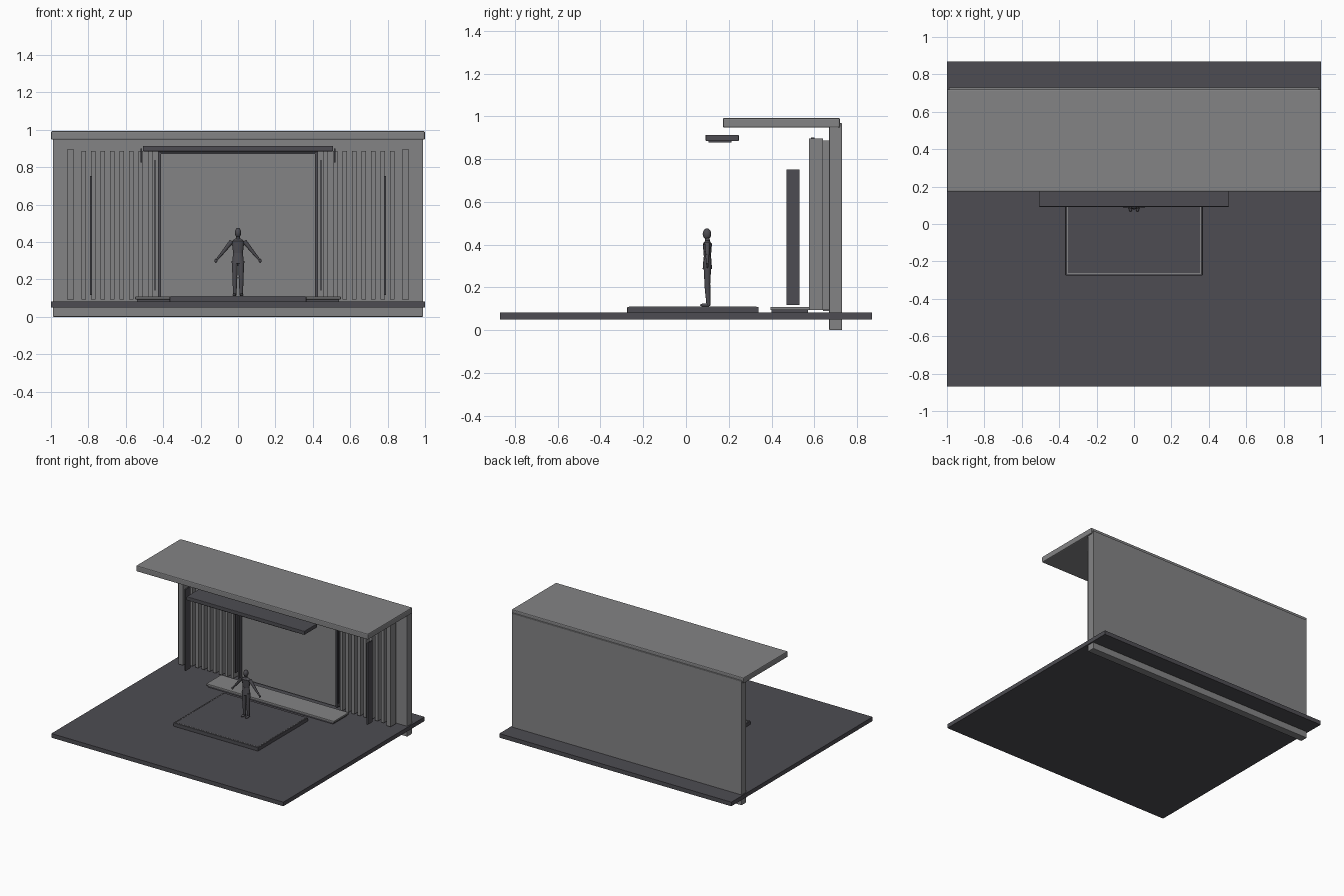
import bpy, math
from mathutils import Vector

if "Cube" in bpy.data.objects:
    bpy.data.objects.remove(bpy.data.objects["Cube"])


def material(name, rgb):
    m = bpy.data.materials.new(name)
    m.use_nodes = True
    m.diffuse_color = (*rgb, 1)
    m.node_tree.nodes["Principled BSDF"].inputs["Base Color"].default_value = (*rgb, 1)
    return m


LIGHT = material("light grey", (0.23, 0.23, 0.235))
DARK = material("charcoal", (0.075, 0.073, 0.084))


def box(name, x, y, z, mat, bevel=0):
    """Box from three (low, high) ranges, with optional softened edges."""
    bpy.ops.mesh.primitive_cube_add(size=1, location=[(a + b) / 2 for a, b in (x, y, z)])
    ob = bpy.context.object
    ob.name = name
    ob.scale = [b - a for a, b in (x, y, z)]
    bpy.ops.object.transform_apply(location=False, rotation=False)
    ob.data.materials.append(mat)
    if bevel:
        mod = ob.modifiers.new("soft edges", "BEVEL")
        mod.width, mod.segments = bevel, 2
    return ob


def pair(name, x, y, z, mat):
    """The same box on both sides of the centre line."""
    box("left_" + name, x, y, z, mat)
    box("right_" + name, (-x[1], -x[0]), y, z, mat)


def limb(name, a, b, r1, r2, flat=1.0):
    """Tapered segment between two points of the figure."""
    a, b = Vector(a), Vector(b)
    bpy.ops.mesh.primitive_cone_add(vertices=10, radius1=r1, radius2=r2,
                                    depth=(b - a).length, location=(a + b) / 2)
    ob = bpy.context.object
    ob.name = name
    ob.scale.y = flat
    ob.rotation_euler = (b - a).to_track_quat("Z", "Y").to_euler()
    ob.data.materials.append(DARK)
    bpy.ops.object.shade_smooth_by_angle(angle=math.radians(50))
    return ob


def ball(name, centre, size):
    bpy.ops.mesh.primitive_uv_sphere_add(segments=12, ring_count=8, radius=1, location=centre)
    ob = bpy.context.object
    ob.name = name
    ob.scale = size
    ob.data.materials.append(DARK)
    bpy.ops.object.shade_smooth()


# Shell: floor slab, back wall and overhanging roof
box("floor", (-1, 1), (-0.87, 0.87), (0.05, 0.082), DARK)
box("back_wall", (-0.99, 0.99), (0.67, 0.73), (0, 0.968), LIGHT, 0.004)
box("roof", (-1, 1), (0.173, 0.72), (0.947, 0.993), LIGHT, 0.007)

# Screen with dark side and top trims
box("screen", (-0.42, 0.42), (0.64, 0.67), (0.09, 0.87), LIGHT)
pair("screen_trim", (0.413, 0.428), (0.61, 0.64), (0.1, 0.88), DARK)
box("screen_top_trim", (-0.428, 0.428), (0.61, 0.64), (0.87, 0.884), DARK)

# Slatted side walls, end columns and slim fins
for i in range(8):
    x = 0.47 + i * 0.0507
    pair(f"slat_{i + 1}", (x - 0.012, x + 0.012), (0.6, 0.67), (0.094, 0.886), LIGHT)
pair("column", (0.877, 0.914), (0.575, 0.642), (0.094, 0.896), LIGHT)
pair("fin", (0.78, 0.79), (0.47, 0.53), (0.117, 0.752), DARK)
pair("light_strip", (0.441, 0.447), (0.6, 0.64), (0.14, 0.84), DARK)
pair("bracket", (0.514, 0.522), (0.585, 0.6), (0.825, 0.9), DARK)

# Hanging light bar with a lower diffuser
box("light_bar", (-0.508, 0.508), (0.092, 0.247), (0.885, 0.914), DARK, 0.003)
box("diffuser", (-0.42, 0.42), (0.105, 0.212), (0.878, 0.886), DARK)

# Low bench in front of the screen
box("bench_base", (-0.54, 0.54), (0.4, 0.57), (0.08, 0.094), DARK)
box("bench_top", (-0.55, 0.55), (0.395, 0.578), (0.094, 0.108), LIGHT, 0.003)

# Platform with a fine edge strip
box("platform", (-0.365, 0.365), (-0.275, 0.34), (0.08, 0.109), DARK, 0.003)
pair("platform_strip", (0.353, 0.357), (-0.265, 0.33), (0.107, 0.111), LIGHT)
box("platform_front_strip", (-0.357, 0.357), (-0.267, -0.263), (0.107, 0.111), LIGHT)

# Standing figure with arms held away from the body
Y = 0.1
ball("head", (0, Y - 0.002, 0.45), (0.017, 0.02, 0.026))
limb("neck", (0, Y, 0.41), (0, Y, 0.44), 0.012, 0.01)
limb("chest", (0, Y, 0.34), (0, Y, 0.405), 0.027, 0.036, 0.6)
limb("shoulders", (0, Y, 0.403), (0, Y, 0.42), 0.036, 0.014, 0.6)
limb("hips", (0, Y, 0.285), (0, Y, 0.342), 0.034, 0.027, 0.65)
for side, s in (("left", 1), ("right", -1)):
    limb(side + "_upper_arm", (s * 0.033, Y, 0.405), (s * 0.077, Y, 0.35), 0.013, 0.009)
    limb(side + "_forearm", (s * 0.075, Y, 0.352), (s * 0.112, Y, 0.308), 0.009, 0.006)
    ball(side + "_hand", (s * 0.118, Y, 0.3), (0.008, 0.005, 0.011))
    limb(side + "_thigh", (s * 0.017, Y, 0.3), (s * 0.017, Y, 0.21), 0.018, 0.013)
    limb(side + "_shin", (s * 0.017, Y, 0.212), (s * 0.017, Y + 0.005, 0.115), 0.014, 0.009)
    ball(side + "_foot", (s * 0.019, Y - 0.01, 0.117), (0.01, 0.025, 0.008))
